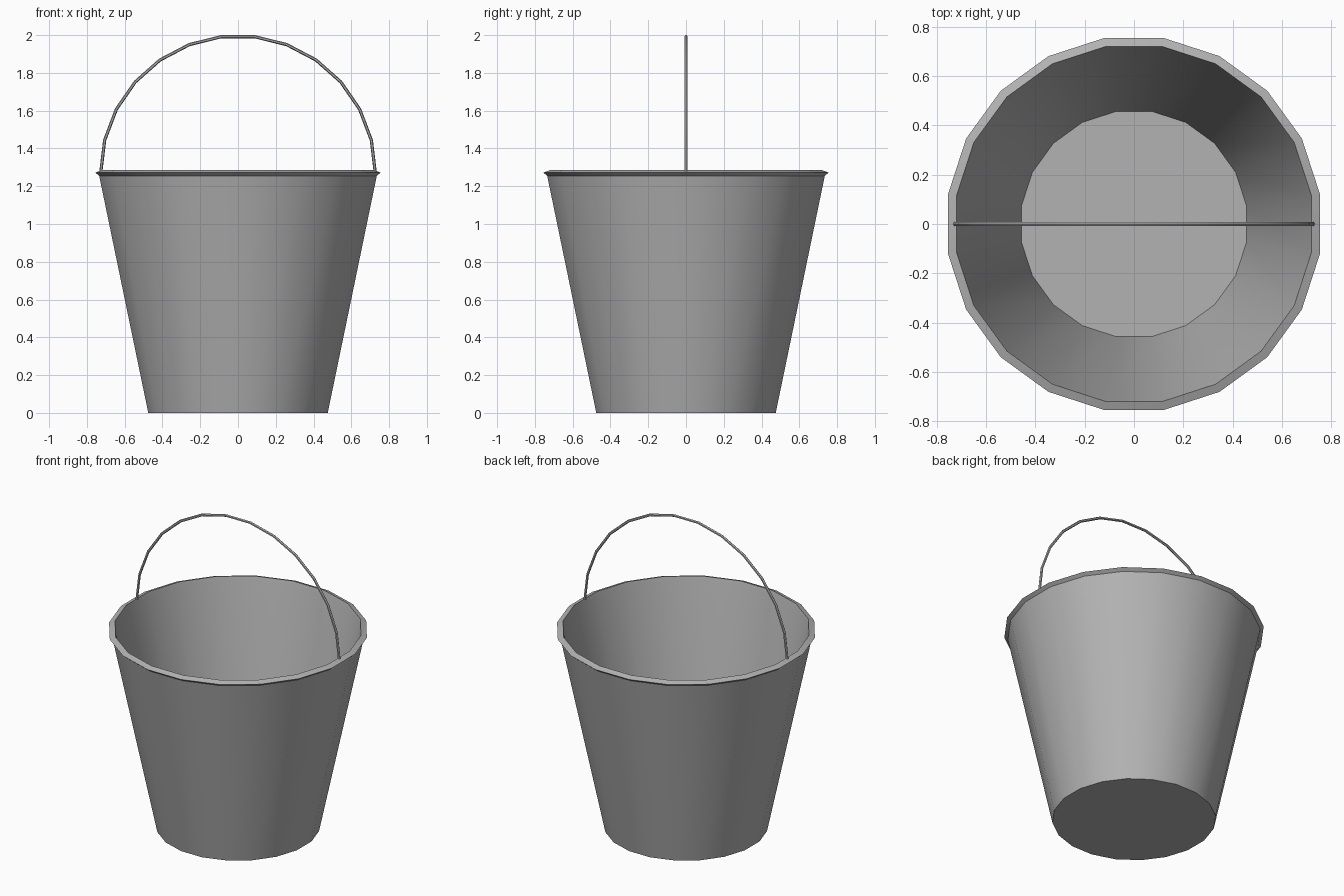
import bpy, bmesh
from math import sin, cos, pi, radians

cube = bpy.data.objects.get("Cube")
if cube:
    bpy.data.objects.remove(cube, do_unlink=True)

steel = bpy.data.materials.new("grey steel")
steel.use_nodes = True
colour = (0.45, 0.45, 0.45, 1)
steel.diffuse_color = colour
steel.node_tree.nodes["Principled BSDF"].inputs["Base Color"].default_value = colour


def finish(name, bm):
    bmesh.ops.recalc_face_normals(bm, faces=bm.faces)
    mesh = bpy.data.meshes.new(name)
    bm.to_mesh(mesh)
    bm.free()
    obj = bpy.data.objects.new(name, mesh)
    bpy.context.collection.objects.link(obj)
    mesh.materials.append(steel)
    bpy.ops.object.select_all(action='DESELECT')
    obj.select_set(True)
    bpy.context.view_layer.objects.active = obj
    bpy.ops.object.shade_smooth_by_angle(angle=radians(35))
    return obj


def skin(bm, rings):
    """Join rings of points with quads and cap both ends."""
    loops = [[bm.verts.new(p) for p in ring] for ring in rings]
    for a, b in zip(loops, loops[1:]):
        for i in range(len(a)):
            j = (i + 1) % len(a)
            bm.faces.new((a[i], a[j], b[j], b[i]))
    bm.faces.new(loops[0])
    bm.faces.new(loops[-1])


# Bucket: outer wall, flared rim, inner wall and floor as one turned profile
SIDES = 20
profile = [(0.481, 0), (0.744, 1.255), (0.765, 1.272), (0.73, 1.285),
           (0.722, 1.255), (0.463, 0.02)]
bm = bmesh.new()
skin(bm, [[(r * cos((i + 0.5) * 2 * pi / SIDES),
            r * sin((i + 0.5) * 2 * pi / SIDES), z) for i in range(SIDES)]
          for r, z in profile])
finish("bucket", bm)

# Handle: thin rod bent into a half circle from rim to rim
SEGMENTS, ROD_SIDES = 13, 6
BEND, ROD, PIVOT = 0.727, 0.0085, 1.27
bm = bmesh.new()
rings = []
for s in range(SEGMENTS + 1):
    a = pi * s / SEGMENTS
    ring = []
    for k in range(ROD_SIDES):
        t = 2 * pi * k / ROD_SIDES
        r = BEND + ROD * cos(t)
        ring.append((r * cos(a), ROD * sin(t), PIVOT + r * sin(a)))
    rings.append(ring)
skin(bm, rings)
finish("handle", bm)
